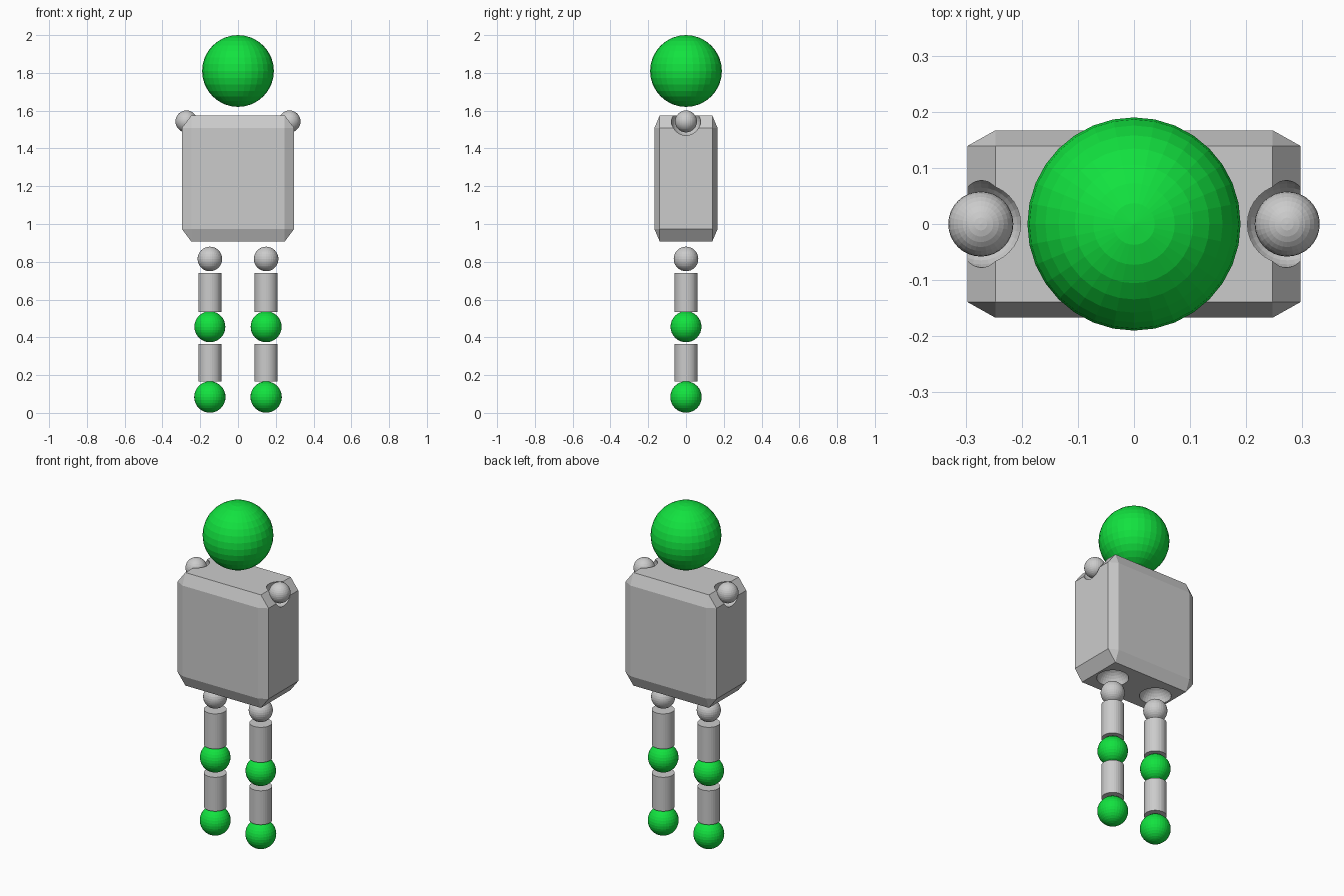
import bpy, bmesh
from mathutils import Vector

if "Cube" in bpy.data.objects:
    bpy.data.objects.remove(bpy.data.objects["Cube"])


def material(name, color):
    m = bpy.data.materials.new(name)
    m.diffuse_color = (*color, 1)
    m.use_nodes = True
    m.node_tree.nodes["Principled BSDF"].inputs["Base Color"].default_value = m.diffuse_color
    return m


grey = material("light grey", (0.6, 0.6, 0.6))
green = material("bright green", (0.006, 0.76, 0.05))


def make(name, bm, loc, mat):
    mesh = bpy.data.meshes.new(name)
    bm.to_mesh(mesh)
    bm.free()
    mesh.materials.append(mat)
    ob = bpy.data.objects.new(name, mesh)
    ob.location = loc
    bpy.context.collection.objects.link(ob)
    return ob


def ball(name, loc, r, mat):
    bm = bmesh.new()
    bmesh.ops.create_uvsphere(bm, u_segments=32, v_segments=16, radius=r)
    return make(name, bm, loc, mat)


def tube(name, x, z0, z1, r, mat):
    bm = bmesh.new()
    bmesh.ops.create_cone(bm, cap_ends=True, segments=32,
                          radius1=r, radius2=r, depth=z1 - z0)
    return make(name, bm, (x, 0, (z0 + z1) / 2), mat)


# Torso: chamfered box with its own chamfer size along each axis
outer = Vector((0.297, 0.167, 0.334))
inner = Vector((0.247, 0.139, 0.268))
bm = bmesh.new()
bmesh.ops.create_cube(bm, size=2)
bmesh.ops.bevel(bm, geom=bm.edges[:], offset=0.2, segments=1, affect='EDGES')
for v in bm.verts:
    for i in range(3):
        size = outer[i] if abs(v.co[i]) > 0.99 else inner[i]
        v.co[i] = size if v.co[i] > 0 else -size
torso = make("torso", bm, (0, 0, 1.241), grey)


# Round joint sockets cut out of the torso
def socket(name, loc, r):
    cutter = ball(name + "_cutter", loc, r, grey)
    cutter.hide_render = True
    cutter.hide_viewport = True
    mod = torso.modifiers.new(name, 'BOOLEAN')
    mod.operation = 'DIFFERENCE'
    mod.solver = 'EXACT'
    mod.object = cutter


ball("head", (0, 0, 1.81), 0.19, green)

for side, s in (("left", -1), ("right", 1)):
    # Shoulder
    socket(side + "_shoulder_socket", (s * 0.273, 0, 1.543), 0.078)
    ball(side + "_shoulder_joint", (s * 0.273, 0, 1.543), 0.058, grey)
    # Leg, from hip to foot
    x = s * 0.149
    socket(side + "_hip_socket", (x, 0, 0.895), 0.087)
    ball(side + "_hip_joint", (x, 0, 0.815), 0.065, grey)
    tube(side + "_thigh", x, 0.533, 0.741, 0.061, grey)
    ball(side + "_knee", (x, 0, 0.456), 0.082, green)
    tube(side + "_shin", x, 0.165, 0.366, 0.061, grey)
    ball(side + "_foot", (x, 0, 0.084), 0.083, green)
